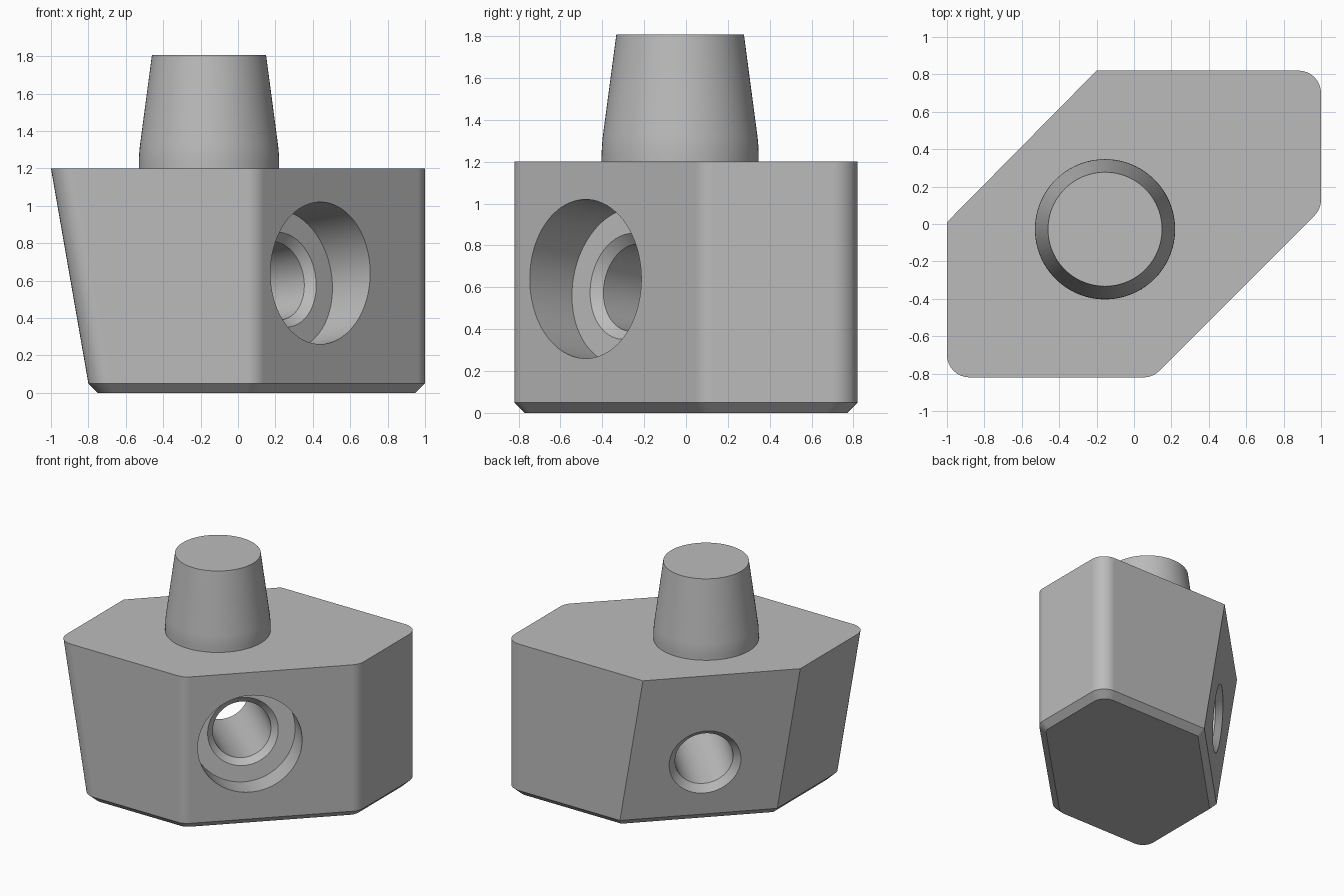
import bpy, bmesh, math
from mathutils import Vector, Matrix

default = bpy.data.objects.get("Cube")
if default:
    bpy.data.objects.remove(default)

grey = bpy.data.materials.new("plain grey")
grey.use_nodes = True
colour = (0.5, 0.5, 0.5, 1)
grey.diffuse_color = colour
grey.node_tree.nodes["Principled BSDF"].inputs["Base Color"].default_value = colour

LEFT_SHIFT = 0.2      # how far the sloped side leans in towards the base
CHAMFER = 0.05
TOP = 1.2


def make_object(name, bm):
    bmesh.ops.recalc_face_normals(bm, faces=bm.faces)
    mesh = bpy.data.meshes.new(name)
    bm.to_mesh(mesh)
    bm.free()
    obj = bpy.data.objects.new(name, mesh)
    bpy.context.collection.objects.link(obj)
    mesh.materials.append(grey)
    return obj


def loft(bm, rings):
    """Skin a stack of equal-length rings and cap both ends."""
    loops = [[bm.verts.new(p) for p in ring] for ring in rings]
    for a, b in zip(loops, loops[1:]):
        for i in range(len(a)):
            j = (i + 1) % len(a)
            bm.faces.new((a[i], a[j], b[j], b[i]))
    bm.faces.new(loops[0][::-1])
    bm.faces.new(loops[-1])


def revolve(name, profile, segments=96):
    """Turn a list of (radius, height) points around z."""
    bm = bmesh.new()
    angles = [2 * math.pi * i / segments for i in range(segments)]
    loft(bm, [[(r * math.cos(a), r * math.sin(a), h) for a in angles]
              for r, h in profile])
    return make_object(name, bm)


def outline(shift, inset, z, steps=8):
    """Six-sided outline, counter-clockwise, with four rounded corners."""
    corners = [(1, 0.82, 0.12), (-0.2 + shift, 0.82, 0), (-1 + shift, 0.01, 0),
               (-1 + shift, -0.82, 0.12), (0.1, -0.82, 0.12), (1, 0.08, 0.12)]
    ring = []
    for i, (x, y, radius) in enumerate(corners):
        p = Vector((x, y))
        before = (Vector(corners[i - 1][:2]) - p).normalized()
        after = (Vector(corners[(i + 1) % 6][:2]) - p).normalized()
        half = before.angle(after) / 2
        inward = (before + after).normalized()
        p = p + inward * inset / math.sin(half)
        if not radius:
            ring.append((p.x, p.y, z))
            continue
        r = radius - inset / 2
        centre = p + inward * r / math.sin(half)
        sweep = math.pi - 2 * half
        middle = math.atan2(-inward.y, -inward.x)
        for k in range(steps + 1):
            a = middle + sweep * (k / steps - 0.5)
            ring.append((centre.x + r * math.cos(a), centre.y + r * math.sin(a), z))
    return ring


def finish(obj):
    bpy.ops.object.select_all(action='DESELECT')
    obj.select_set(True)
    bpy.context.view_layer.objects.active = obj
    for mod in list(obj.modifiers):
        bpy.ops.object.modifier_apply(modifier=mod.name)
    bpy.ops.object.shade_smooth_by_angle(angle=math.radians(25))
    weighted = obj.modifiers.new("weighted normals", 'WEIGHTED_NORMAL')
    weighted.keep_sharp = True


# Block with leaning left side and chamfered underside
bm = bmesh.new()
loft(bm, [outline(LEFT_SHIFT, CHAMFER, 0),
          outline(LEFT_SHIFT, 0, CHAMFER),
          outline(0, 0, TOP)])
block = make_object("block", bm)

# Stepped bore, square to the leaning diagonal face
bore = revolve("bore_cutter", [(0.377, -0.25), (0.377, 0.29), (0.255, 0.29),
                               (0.21, 0.335), (0.21, 1.24), (0.31, 1.34)])
axis = Vector((-1, 1, -LEFT_SHIFT / (TOP - CHAMFER))).normalized()
bore.matrix_world = (Matrix.Translation((0.44, -0.48, 0.64))
                     @ axis.to_track_quat('Z', 'Y').to_matrix().to_4x4())
bore.hide_render = True
cut = block.modifiers.new("bore", 'BOOLEAN')
cut.operation = 'DIFFERENCE'
cut.solver = 'EXACT'
cut.object = bore
finish(block)
bpy.data.objects.remove(bore)

# Tapered stud: straight foot blending into a cone
foot, tip, taper = 0.375, 0.305, 0.133
profile = [(foot, TOP - 0.01), (foot, 1.23)]
for k in range(1, 7):
    t = k / 6
    profile.append((foot - taper * 0.05 * t * t, 1.23 + 0.1 * t))
profile.append((tip, 1.807))
stud = revolve("stud", profile)
stud.location = (-0.155, -0.028, 0)
finish(stud)
